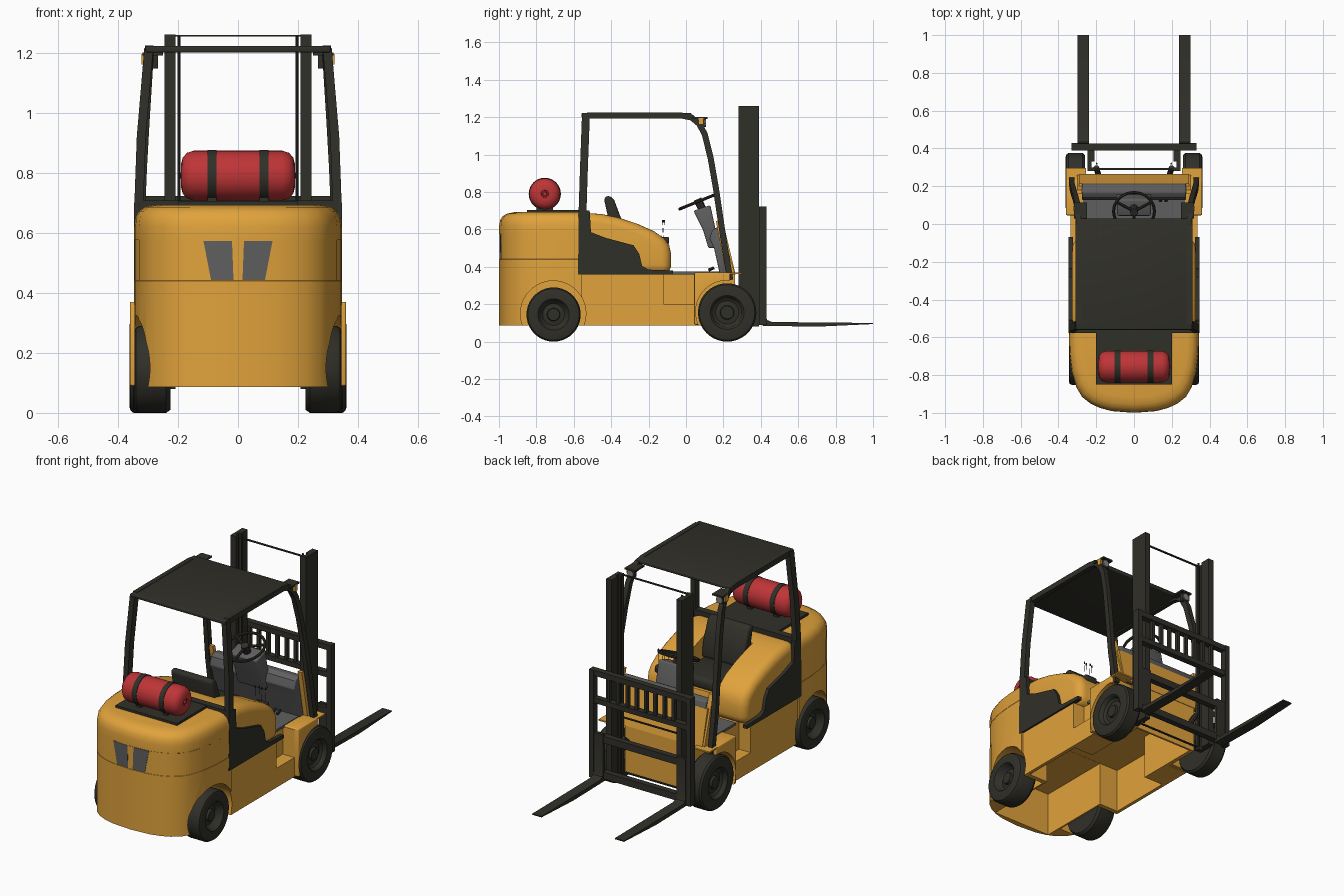
import bpy, bmesh, math
from mathutils import Vector

cube = bpy.data.objects.get("Cube")
if cube:
    bpy.data.objects.remove(cube, do_unlink=True)


def material(name, r, g, b):
    m = bpy.data.materials.new(name)
    m.use_nodes = True
    m.diffuse_color = (r, g, b, 1)
    bsdf = next(n for n in m.node_tree.nodes if n.type == 'BSDF_PRINCIPLED')
    bsdf.inputs["Base Color"].default_value = (r, g, b, 1)
    bsdf.inputs["Roughness"].default_value = 0.6
    return m


ORANGE = material("warm orange paint", .75, .365, .045)
BLACK = material("charcoal black", .03, .029, .022)
GREY = material("mid grey plastic", .118, .114, .115)
RED = material("gas red", .52, .035, .038)
LENS = material("lamp lens grey", .22, .22, .22)


def finish(name, data, mat, bevel=0, mirror=False, cutters=(), segs=3):
    """Turn a bmesh or curve into a finished object with modifiers baked in."""
    if isinstance(data, bmesh.types.BMesh):
        bmesh.ops.recalc_face_normals(data, faces=data.faces)
        mesh = bpy.data.meshes.new(name)
        data.to_mesh(mesh)
        data.free()
        data = mesh
    raw = bpy.data.objects.new(name + "_raw", data)
    bpy.context.collection.objects.link(raw)
    data.materials.append(mat)
    if bevel:
        mod = raw.modifiers.new("Bevel", 'BEVEL')
        mod.width, mod.segments, mod.limit_method = bevel, segs, 'ANGLE'
        mod.angle_limit = math.radians(40)
    if mirror:
        raw.modifiers.new("Mirror", 'MIRROR').use_mirror_merge = False
    for c in cutters:
        mod = raw.modifiers.new("Cut", 'BOOLEAN')
        mod.operation, mod.solver, mod.object = 'DIFFERENCE', 'EXACT', c
    bpy.context.view_layer.update()
    graph = bpy.context.evaluated_depsgraph_get()
    mesh = bpy.data.meshes.new_from_object(raw.evaluated_get(graph))
    bpy.data.objects.remove(raw, do_unlink=True)
    mesh.shade_smooth()
    mesh.set_sharp_from_angle(angle=math.radians(35))
    obj = bpy.data.objects.new(name, mesh)
    bpy.context.collection.objects.link(obj)
    return obj


def prism(name, pts, x0, x1, mat, **kw):
    """Side profile of (y, z) points extruded from x0 to x1."""
    bm = bmesh.new()
    face = bm.faces.new([bm.verts.new((x0, y, z)) for y, z in pts])
    new = bmesh.ops.extrude_face_region(bm, geom=[face])["geom"]
    bmesh.ops.translate(bm, vec=(x1 - x0, 0, 0),
                        verts=[v for v in new if isinstance(v, bmesh.types.BMVert)])
    return finish(name, bm, mat, **kw)


def box(name, x, y, z, mat, **kw):
    return prism(name, [(y[0], z[0]), (y[1], z[0]), (y[1], z[1]), (y[0], z[1])],
                 x[0], x[1], mat, **kw)


def loft(rings):
    """Skin a list of equal-length vertex rings and cap both ends."""
    bm = bmesh.new()
    rings = [[bm.verts.new(p) for p in ring] for ring in rings]
    n = len(rings[0])
    for a, b in zip(rings, rings[1:]):
        for i in range(n):
            bm.faces.new((a[i], a[(i + 1) % n], b[(i + 1) % n], b[i]))
    bm.faces.new(rings[0])
    bm.faces.new(rings[-1])
    return bm


def lathe(name, profile, y, z, mat, segs=40, **kw):
    """Profile of (x, radius) points spun around an x-wise axis."""
    angles = [math.tau * i / segs for i in range(segs)]
    rings = [[(x, y + r * math.cos(a), z + r * math.sin(a)) for a in angles]
             for x, r in profile]
    return finish(name, loft(rings), mat, **kw)


def sweep(name, path, width, depth, mat, **kw):
    """Rectangular beam along a path lying close to a side plane."""
    pts = [Vector(p) for p in path]
    rings = []
    for i, p in enumerate(pts):
        t = pts[min(i + 1, len(pts) - 1)] - pts[max(i - 1, 0)]
        n = Vector((0, -t.z, t.y)).normalized() * depth / 2
        w = Vector((width / 2, 0, 0))
        rings.append([p - w - n, p + w - n, p + w + n, p - w + n])
    return finish(name, loft(rings), mat, **kw)


def rods(name, paths, radius, mat, cyclic=False, **kw):
    curve = bpy.data.curves.new(name, 'CURVE')
    curve.dimensions, curve.bevel_depth, curve.bevel_resolution = '3D', radius, 2
    curve.use_fill_caps = True
    for path in paths:
        s = curve.splines.new('POLY')
        s.points.add(len(path) - 1)
        for pt, co in zip(s.points, path):
            pt.co = (*co, 1)
        s.use_cyclic_u = cyclic
    return finish(name, curve, mat, **kw)


# Cutters for wheel arches, steps, seat well and the open underside
rear_arch = lathe("rear_arch_cutter", [(.2, .175), (.5, .175)], -.71, .15, ORANGE, mirror=True)
front_arch = lathe("front_arch_cutter", [(.215, .168), (.5, .168)], .22, .16, ORANGE, mirror=True)
step_cut = box("step_cutter", (.26, .5), (-.12, .044), (.2, .5), ORANGE, mirror=True)
seat_cut = box("seat_cutter", (-.14, .14), (-.42, .1), (.5, .9), ORANGE)
hollow = box("hollow_cutter", (-.19, .19), (-.965, .25), (-.1, .345), ORANGE)
wide_hollow = box("wide_hollow_cutter", (-.315, .315), (-.52, -.135), (-.1, .346), ORANGE)
cutters = [rear_arch, front_arch, step_cut, seat_cut, hollow, wide_hollow]
for c in cutters:
    c.hide_render = True

# Counterweight: rounded plan outline stacked upward, with a slightly recessed band
half = [(.345, -.555), (.342, -.68), (.33, -.78), (.305, -.865), (.275, -.915),
        (.23, -.951), (.18, -.974), (.12, -.99)]
plan = half + [(0, -.999)] + [(-x, y) for x, y in reversed(half)]
layers = [(.087, 1), (.44, 1), (.441, .997), (.575, .997), (.576, 1),
          (.62, 1), (.65, .988), (.672, .955), (.685, .90), (.692, .82)]
finish("counterweight", loft([[(x * s, -.555 + (y + .555) * s, z) for x, y in plan]
                              for z, s in layers]), ORANGE, cutters=[rear_arch, hollow])

# Vent plates on the counterweight
bm = bmesh.new()
for x, z in [(.015, .443), (.09, .443), (.115, .573), (.02, .573)]:
    for y in (-.9995, -.994):
        bm.verts.new((x, y + .075 * x, z))
bmesh.ops.convex_hull(bm, input=bm.verts)
finish("vent_plates", bm, GREY, mirror=True)

# Chassis, fenders, cowl and hood
box("chassis", (-.335, .335), (-.56, .05), (.087, .362), ORANGE,
    cutters=[rear_arch, step_cut, hollow, wide_hollow])
box("front_chassis", (-.213, .213), (.045, .262), (.087, .362), ORANGE, cutters=[hollow])
box("front_fenders", (.21, .36), (.046, .235), (.09, .37), ORANGE,
    bevel=.006, mirror=True, cutters=[front_arch])
box("fender_lips", (.255, .36), (.22, .297), (.361, .369), ORANGE, mirror=True)
prism("front_cowl", [(.2, .57), (.215, .57), (.265, .36), (.248, .36)], -.29, .29, ORANGE)
prism("cowl_wings", [(.16, .645), (.18, .645), (.262, .36), (.215, .36)],
      .275, .302, ORANGE, mirror=True)
prism("engine_hood", [(-.56, .36), (-.56, .69), (-.45, .682), (-.36, .663), (-.26, .63),
                      (-.17, .59), (-.115, .55), (-.09, .515), (-.08, .47), (-.08, .36)],
      -.328, .328, ORANGE, bevel=.05, segs=5, cutters=[seat_cut])

# Cab interior
box("floor_mat", (-.27, .27), (-.08, .24), (.36, .374), GREY)
prism("dashboard", [(.125, .55), (.14, .595), (.165, .612), (.208, .606), (.25, .365),
                    (.18, .365), (.15, .5)], -.275, .275, GREY, bevel=.006)
prism("steering_column", [(.04, .7), (.13, .73), (.18, .5), (.12, .5), (.09, .6)],
      -.09, .09, GREY, bevel=.01)
box("seat_cushion", (-.13, .13), (-.38, -.1), (.49, .56), BLACK, bevel=.025)
prism("seat_backrest", [(-.37, .53), (-.33, .56), (-.34, .64), (-.385, .76), (-.41, .782),
                        (-.44, .77), (-.42, .68), (-.41, .56)],
      -.135, .135, BLACK, bevel=.025)
center = Vector((0, .067, .75))
across, along = Vector((1, 0, 0)), Vector((0, .927, .375))


def rim_point(a, r=.108):
    return center + across * r * math.cos(a) + along * r * math.sin(a)


rods("steering_wheel_rim", [[rim_point(math.tau * i / 32) for i in range(32)]],
     .008, BLACK, cyclic=True)
rods("steering_wheel_spokes", [[center, rim_point(math.radians(a))] for a in (30, 150, 270)],
     .008, BLACK)
rods("steering_shaft", [[center + Vector((0, -.005, .012)), (0, .1, .68)]], .022, BLACK)
box("lever_console", (.19, .27), (-.17, -.09), (.52, .56), BLACK, bevel=.01)
levers = [(.2 + .02 * i, -.13 + .008 * (i % 2)) for i in range(4)]
rods("lever_stems", [[(x, y, .55), (x, y + .006, .64)] for x, y in levers], .0008, BLACK)
rods("lever_knobs", [[(x, y + .006, .638), (x, y + .006, .65)] for x, y in levers], .004, BLACK)
rods("pedals", [[(x, .12, .382), (x, .15, .395)] for x in (.06, .09, .14, .17)], .008, BLACK)

# Overhead guard and dark side panels
prism("side_panels", [(-.578, .36), (-.572, .7), (-.515, .7), (-.508, .585), (-.43, .555),
                      (-.28, .515), (-.25, .47), (-.235, .405), (-.2, .385),
                      (-.07, .38), (-.07, .36)], .322, .346, BLACK, mirror=True)
sweep("rear_pillars", [(.33, -.555, .4), (.33, -.553, .7), (.322, -.546, .92), (.297, -.535, 1.215)],
      .03, .042, BLACK, mirror=True)
sweep("front_pillars", [(.295, -.53, 1.208), (.295, -.02, 1.208), (.295, .03, 1.198),
                        (.297, .07, 1.165), (.3, .1, 1.11), (.308, .132, .98),
                        (.317, .16, .82), (.328, .2, .55), (.33, .237, .33)],
      .028, .032, BLACK, mirror=True)
box("roof_panel", (-.308, .308), (-.56, .03), (1.2, 1.222), BLACK, bevel=.006)
box("rear_cross_bar", (-.335, .335), (-.576, -.535), (.67, .708), BLACK)

# Lamps at the roof corners
box("lamp_brackets", (.25, .318), (.03, .115), (1.19, 1.2), BLACK, mirror=True)
box("lamp_housings", (.266, .311), (.075, .1), (1.146, 1.192), BLACK, bevel=.004, mirror=True)
rods("lamp_lenses", [[(.289, .098, 1.169), (.289, .106, 1.169)]], .021, LENS, mirror=True)
box("indicators", (.308, .322), (.068, .094), (1.16, 1.195), ORANGE, mirror=True)

# Gas tank on its tray
box("tank_tray", (-.2, .2), (-.85, -.575), (.685, .705), BLACK)
lathe("gas_tank", [(0, .083), (.148, .083), (.17, .076), (.184, .06), (.19, .038), (.19, .02),
                   (.183, .018), (.183, .012), (.192, .01)], -.755, .79, RED, mirror=True)
lathe("tank_straps", [(.072, .086), (.102, .086)], -.755, .79, BLACK, mirror=True)
box("tank_cradles", (.072, .102), (-.8, -.71), (.7, .725), BLACK, mirror=True)

# Wheels: tyre, recessed rim and hub in one turned profile
wheel = [(0, .5), (0, .93), (.12, 1), (.86, 1), (.96, .95), (1, .86), (1, .58), (.95, .54),
         (.78, .5), (.68, .4), (.72, .24), (.84, .22), (.84, .06)]
for name, y, r, x0, x1 in [("rear_wheels", -.708, .145, .225, .345),
                           ("front_wheels", .22, .156, .26, .362)]:
    lathe(name, [(x0 + (x1 - x0) * t, r * s) for t, s in wheel], y, r, BLACK, mirror=True)
    rods(name.replace("wheels", "stub_axles"), [[(.195, y, r), (x0 + .02, y, r)]],
         .03, BLACK, mirror=True)

# Mast with lift rods and cross members
box("mast_outer_rails", (.225, .245), (.28, .39), (.08, 1.26), BLACK, mirror=True)
box("mast_flanges", (.208, .235), (.28, .3), (.08, 1.26), BLACK, mirror=True)
box("mast_inner_rails", (.21, .23), (.33, .39), (.08, 1.26), BLACK, mirror=True)
rods("lift_rods", [[(.197, .32, .09), (.197, .32, 1.255)]], .005, BLACK, mirror=True)
for name, z in [("mast_top_tie", 1.256), ("mast_middle_tie", .42), ("mast_bottom_tie", .1)]:
    box(name, (-.22, .22), (.285, .296), (z - .003, z + .003), BLACK)
rods("tilt_cylinders", [[(.17, .2, .2), (.2, .3, .3)]], .015, BLACK, mirror=True)

# Carriage, load backrest and forks
for name, z0, z1 in [("backrest_top_rail", .69, .722), ("backrest_middle_rail", .53, .56),
                     ("carriage_upper_bar", .31, .35), ("carriage_lower_bar", .1, .14)]:
    box(name, (-.33, .33), (.39, .425), (z0, z1), BLACK)
box("carriage_uprights", (.3, .33), (.39, .43), (.09, .722), BLACK, mirror=True)
for i in range(8):
    x = -.21 + .06 * i
    box("backrest_slat_%d" % (i + 1), (x - .009, x + .009), (.4, .42), (.55, .7), BLACK)
prism("forks", [(.41, .085), (.7, .08), (1, .094), (1, .1), (.46, .105), (.435, .115),
                (.428, .13), (.428, .36), (.41, .36)], .238, .298, BLACK, mirror=True)

for c in cutters:
    bpy.data.objects.remove(c, do_unlink=True)
